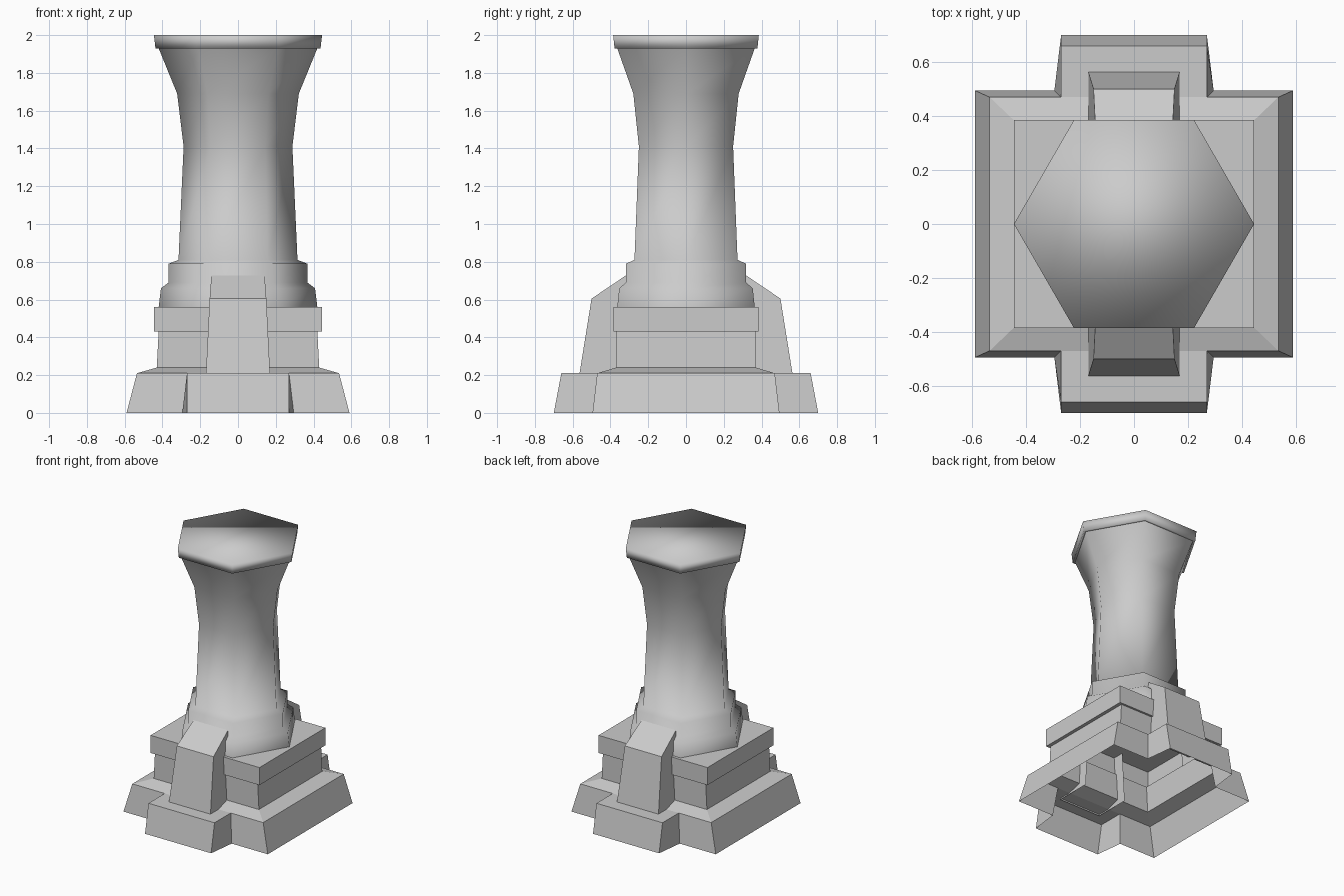
import bpy, bmesh, math

cube = bpy.data.objects.get("Cube")
if cube:
    bpy.data.objects.remove(cube, do_unlink=True)

stone = bpy.data.materials.new("grey_stone")
stone.use_nodes = True
GREY = (0.6, 0.6, 0.6, 1)
stone.diffuse_color = GREY
stone.node_tree.nodes["Principled BSDF"].inputs["Base Color"].default_value = GREY


def loft(name, rings, cap_top=False, smooth=False):
    """Skin a stack of equal-length closed rings, open at the bottom."""
    bm = bmesh.new()
    loops = [[bm.verts.new(p) for p in ring] for ring in rings]
    n = len(loops[0])
    for low, high in zip(loops, loops[1:]):
        for i in range(n):
            j = (i + 1) % n
            bm.faces.new((low[i], low[j], high[j], high[i]))
    if cap_top:
        bm.faces.new(loops[-1])
    for f in bm.faces:
        f.smooth = smooth
    mesh = bpy.data.meshes.new(name)
    bm.to_mesh(mesh)
    bm.free()
    mesh.materials.append(stone)
    obj = bpy.data.objects.new(name, mesh)
    bpy.context.collection.objects.link(obj)
    return obj


def rect(x, y, z):
    return [(-x, -y, z), (x, -y, z), (x, y, z), (-x, y, z)]


def hexagon(r, z):
    return [(r * math.cos(i * math.pi / 3), r * math.sin(i * math.pi / 3), z)
            for i in range(6)]


def cross(arm_end, arm_root, x, y, arm_y, z):
    """Cross outline, mirrored from one quarter."""
    q = [(x, y), (arm_root, y), (arm_end, arm_y)]
    pts = q + [(-a, b) for a, b in reversed(q)]
    pts += [(-a, -b) for a, b in pts]
    return [(a, b, z) for a, b in pts]


# Cross-shaped footing: sloped skirt, then flat tops on the two arms
loft("footing_skirt", [cross(.27, .295, .59, .495, .70, 0),
                       cross(.27, .27, .535, .47, .66, .21)])
for name, side in (("front", -1), ("back", 1)):
    bm = bmesh.new()
    corners = [(-.27, .47), (.27, .47), (.27, .66), (-.27, .66)]
    face = bm.faces.new([bm.verts.new((x, y * side, .21)) for x, y in corners])
    if side < 0:
        face.normal_flip()
    mesh = bpy.data.meshes.new(name + "_footing_top")
    bm.to_mesh(mesh)
    bm.free()
    mesh.materials.append(stone)
    bpy.context.collection.objects.link(
        bpy.data.objects.new(name + "_footing_top", mesh))

# Plinth with a projecting collar
loft("plinth", [rect(.535, .47, .21), rect(.43, .37, .24), rect(.42, .37, .43),
                rect(.445, .385, .43), rect(.445, .385, .56)], cap_top=True)

# Buttresses: rings run from the outer foot, over the sloped top, into the shaft
for name, side in (("front", -1), ("back", 1)):
    profile = [(.17, .565, .20), (.15, .50, .605), (.14, .30, .74)]
    bm = bmesh.new()
    rows = [[bm.verts.new((sx * w, side * y, z)) for sx in (-side, side)]
            for w, y, z in profile]
    inner = [bm.verts.new((sx * .17, side * .30, .20)) for sx in (-side, side)]
    for a, b in zip(rows, rows[1:]):
        bm.faces.new((a[0], b[0], b[1], a[1]))
    for k in (0, 1):
        bm.faces.new([r[k] for r in rows] + [inner[k]])
    bmesh.ops.recalc_face_normals(bm, faces=bm.faces)
    mesh = bpy.data.meshes.new(name + "_buttress")
    bm.to_mesh(mesh)
    bm.free()
    mesh.materials.append(stone)
    bpy.context.collection.objects.link(
        bpy.data.objects.new(name + "_buttress", mesh))

# Six-sided smooth shaft, stepped at the foot and flared at the head
shaft = [(.42, .56), (.408, .66), (.367, .69), (.367, .79), (.315, .81),
         (.288, 1.41), (.322, 1.69), (.42, 1.93)]
loft("shaft", [hexagon(r, z) for r, z in shaft], smooth=True)

# Thin capital slab on top
loft("capital", [hexagon(.42, 1.93), hexagon(.437, 1.93), hexagon(.445, 2.0)],
     cap_top=True, smooth=True)
